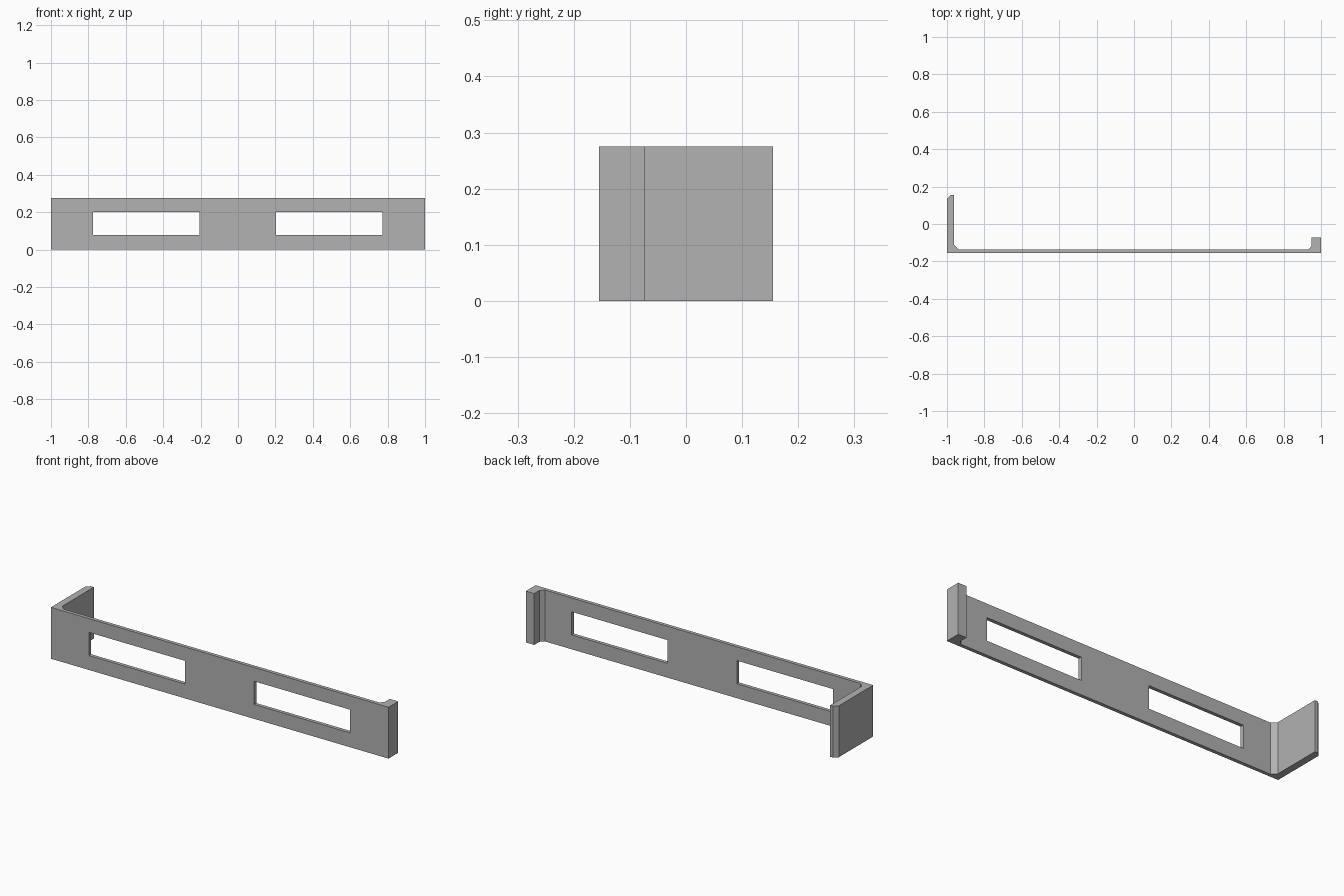
import bpy
import bmesh
from mathutils import Vector

cube = bpy.data.objects.get("Cube")
if cube:
    bpy.data.objects.remove(cube, do_unlink=True)

HEIGHT = 0.275
FRONT = -0.155
INNER = -0.136

# Single plain grey material
grey = bpy.data.materials.new("plain grey")
grey.use_nodes = True
colour = (0.445, 0.445, 0.445, 1)
grey.diffuse_color = colour
grey.node_tree.nodes["Principled BSDF"].inputs["Base Color"].default_value = colour


def extrude_profile(name, points, z0, z1):
    """Make a closed solid by extruding a plan outline upward."""
    bm = bmesh.new()
    base = bm.faces.new([bm.verts.new((x, y, z0)) for x, y in points])
    result = bmesh.ops.extrude_face_region(bm, geom=[base])
    top = [v for v in result["geom"] if isinstance(v, bmesh.types.BMVert)]
    bmesh.ops.translate(bm, verts=top, vec=Vector((0, 0, z1 - z0)))
    bmesh.ops.recalc_face_normals(bm, faces=bm.faces)
    mesh = bpy.data.meshes.new(name)
    bm.to_mesh(mesh)
    bm.free()
    mesh.materials.append(grey)
    obj = bpy.data.objects.new(name, mesh)
    bpy.context.collection.objects.link(obj)
    return obj


# Bracket plan: thin plate, short left lip, long right arm, chamfered corners
bracket = extrude_profile("bracket", [
    (-1, FRONT), (1, FRONT),
    (1, -0.073), (0.95, -0.073), (0.95, -0.117), (0.931, INNER),
    (-0.938, INNER), (-0.962, -0.112),
    (-0.962, 0.155), (-0.98, 0.155), (-1, 0.136),
], 0, HEIGHT)

# Two rectangular window slots through the plate
for side, centre in (("right", -0.49), ("left", 0.488)):
    x0, x1 = centre - 0.284, centre + 0.284
    cutter = extrude_profile(side + "_window_cutter", [
        (x0, FRONT - 0.1), (x1, FRONT - 0.1),
        (x1, INNER + 0.1), (x0, INNER + 0.1),
    ], 0.077, 0.201)
    cutter.hide_render = True
    cut = bracket.modifiers.new(side + "_window", "BOOLEAN")
    cut.operation = "DIFFERENCE"
    cut.solver = "EXACT"
    cut.object = cutter
    bpy.context.view_layer.objects.active = bracket
    bpy.ops.object.modifier_apply(modifier=cut.name)
    bpy.data.objects.remove(cutter, do_unlink=True)
